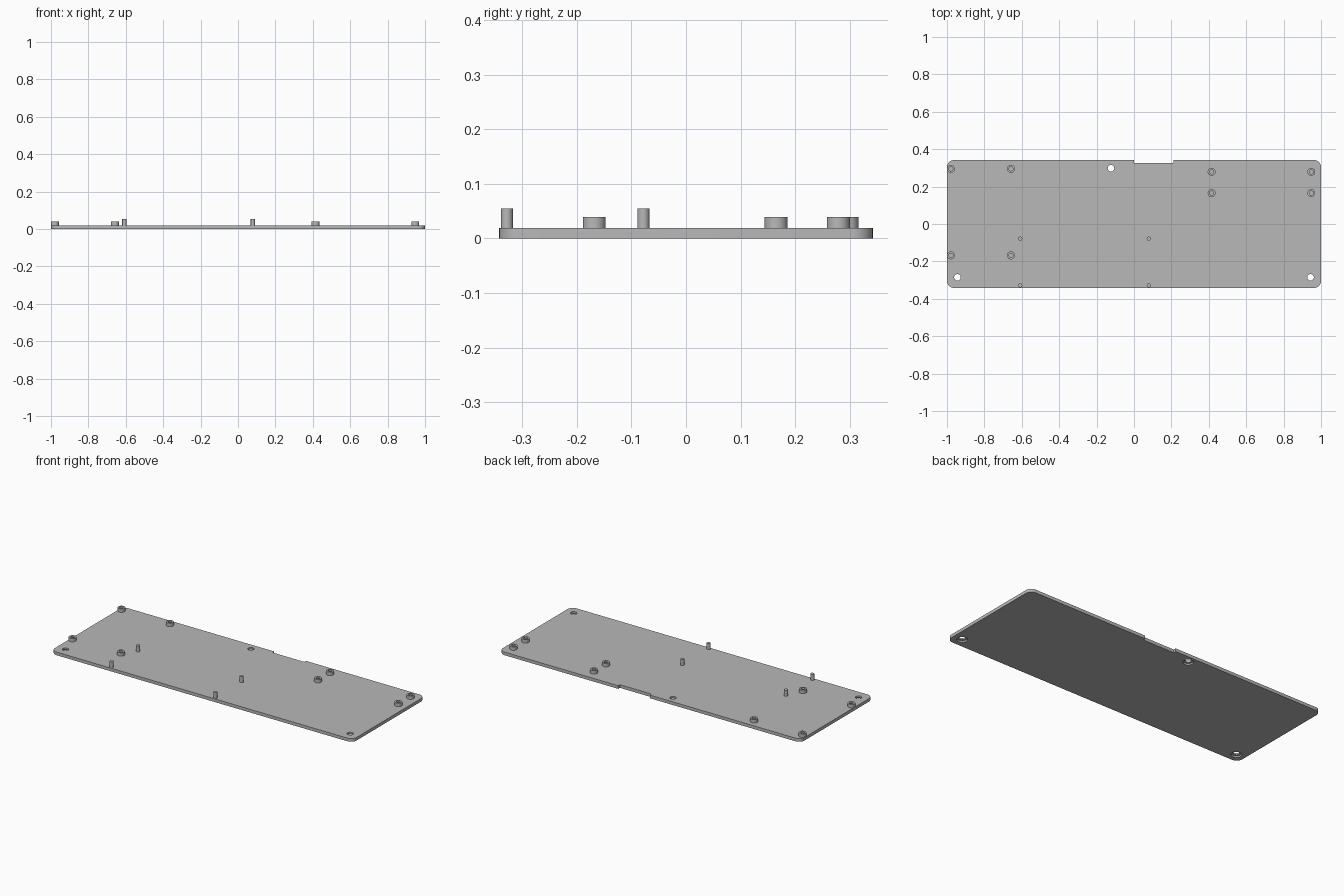
import bpy, bmesh
from math import sin, cos, pi, tau, radians

cube = bpy.data.objects.get("Cube")
if cube:
    bpy.data.objects.remove(cube, do_unlink=True)

grey = bpy.data.materials.new("plain grey")
grey.use_nodes = True
colour = (0.48, 0.48, 0.48, 1)
grey.diffuse_color = colour
grey.node_tree.nodes["Principled BSDF"].inputs["Base Color"].default_value = colour

HALF_Y, TOP, CORNER = 0.342, 0.019, 0.037


def finish(bm, name):
    """Turn a bmesh into a grey object with smooth curves and sharp edges."""
    bmesh.ops.recalc_face_normals(bm, faces=bm.faces)
    mesh = bpy.data.meshes.new(name)
    bm.to_mesh(mesh)
    bm.free()
    mesh.materials.append(grey)
    obj = bpy.data.objects.new(name, mesh)
    bpy.context.collection.objects.link(obj)
    return obj


def smooth(obj):
    bpy.ops.object.select_all(action="DESELECT")
    obj.select_set(True)
    bpy.context.view_layer.objects.active = obj
    bpy.ops.object.shade_smooth_by_angle(angle=radians(30))


def lathe(name, profile, x, y, steps=32):
    """Spin a (radius, height) profile around a vertical axis at x, y."""
    bm = bmesh.new()
    verts = [bm.verts.new((r, 0, z)) for r, z in profile]
    edges = [bm.edges.new(pair) for pair in zip(verts, verts[1:])]
    bmesh.ops.spin(bm, geom=verts + edges, cent=(0, 0, 0), axis=(0, 0, 1),
                   angle=tau, steps=steps, use_duplicate=False)
    bmesh.ops.remove_doubles(bm, verts=bm.verts, dist=1e-5)
    obj = finish(bm, name)
    obj.location = (x, y, 0)
    return obj


# Base plate: rounded rectangle with a shallow notch in the rear edge
outline = []
for i, (sx, sy) in enumerate([(1, 1), (-1, 1), (-1, -1), (1, -1)]):
    for k in range(9):
        a = (i + k / 8) * pi / 2
        outline.append((sx * (1 - CORNER) + CORNER * cos(a),
                        sy * (HALF_Y - CORNER) + CORNER * sin(a)))
    if i == 0:
        outline += [(0.21, HALF_Y), (0.21, 0.326), (0, 0.326), (0, HALF_Y)]
bm = bmesh.new()
face = bm.faces.new([bm.verts.new((x, y, 0)) for x, y in outline])
lifted = bmesh.ops.extrude_face_region(bm, geom=[face], use_keep_orig=True)
bmesh.ops.translate(bm, vec=(0, 0, TOP),
                    verts=[v for v in lifted["geom"] if isinstance(v, bmesh.types.BMVert)])
plate = finish(bm, "base_plate")

# Screw holes, wider on the underside
bore = [(0, -0.02), (0.029, -0.02), (0.029, 0.009),
        (0.0175, 0.009), (0.0175, 0.04), (0, 0.04)]
cutters = []
for x, y in [(-0.944, -0.285), (0.944, -0.285), (-0.123, 0.298)]:
    cutter = lathe("hole_cutter", bore, x, y)
    cutter.hide_render = True
    cutters.append(cutter)
    cut = plate.modifiers.new("screw_hole", "BOOLEAN")
    cut.operation, cut.solver, cut.object = "DIFFERENCE", "EXACT", cutter
bpy.context.view_layer.update()
drilled = bpy.data.meshes.new_from_object(
    plate.evaluated_get(bpy.context.evaluated_depsgraph_get()))
plate.modifiers.clear()
plate.data = drilled
for cutter in cutters:
    bpy.data.objects.remove(cutter, do_unlink=True)
smooth(plate)

# Hollow standoffs in two groups of four
sleeve = [(0, 0.012), (0.021, 0.012), (0.021, 0.0395),
          (0.011, 0.0395), (0.011, 0.0195), (0, 0.0195)]
for group, xs, ys in [("right", (-0.979, -0.658), (-0.168, 0.295)),
                      ("left", (0.415, 0.948), (0.165, 0.279))]:
    for x in xs:
        for y in ys:
            smooth(lathe(group + "_standoff", sleeve, x, y))

# Slim locating pins
pin = [(0, 0.012), (0.011, 0.012), (0.011, 0.0545), (0, 0.0545)]
for x in (-0.608, 0.079):
    for y in (-0.328, -0.078):
        smooth(lathe("locating_pin", pin, x, y, 24))
